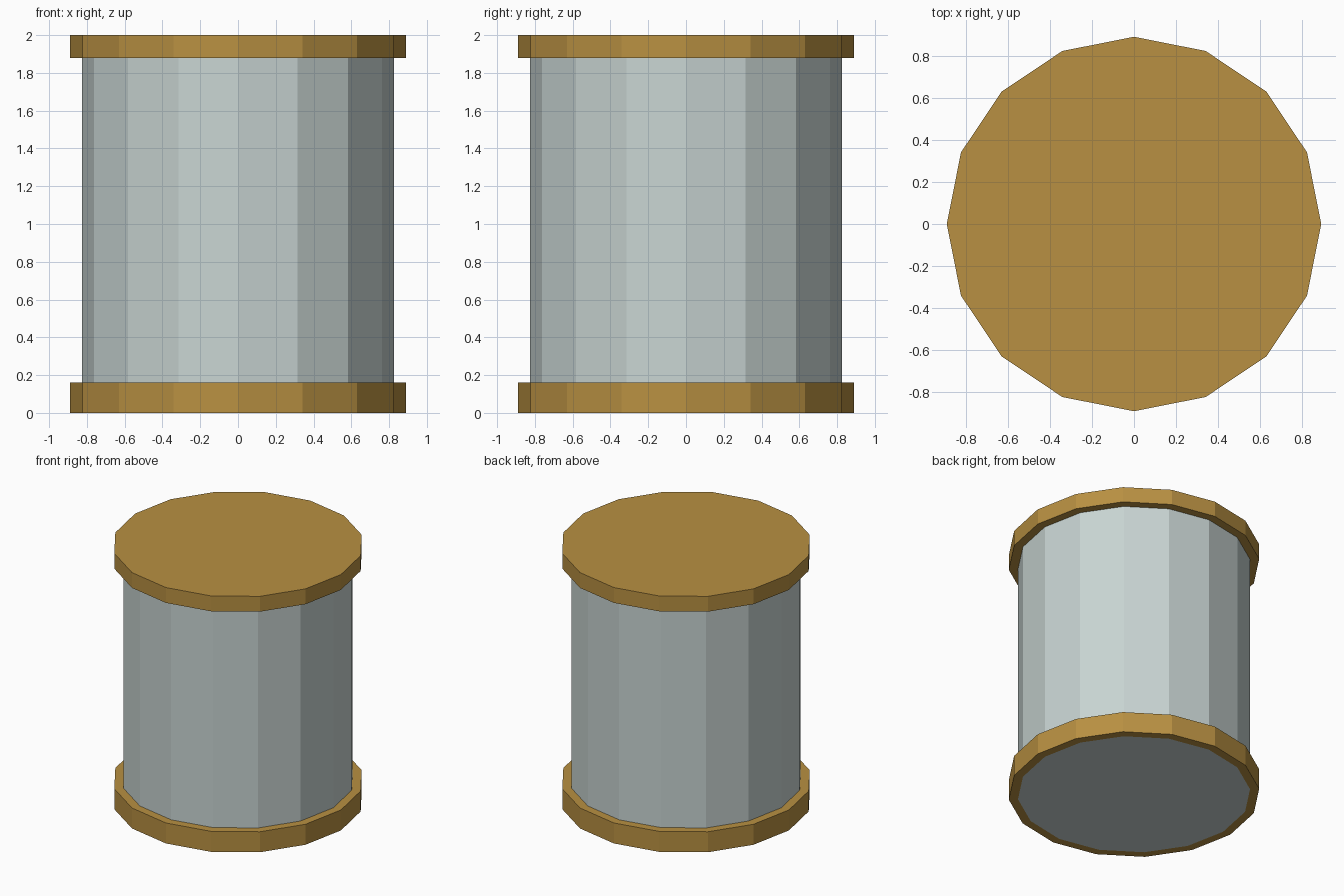
import bpy, bmesh, math

if "Cube" in bpy.data.objects:
    bpy.data.objects.remove(bpy.data.objects["Cube"])

SIDES = 16


def material(name, rgb):
    m = bpy.data.materials.new(name)
    m.diffuse_color = (*rgb, 1.0)
    m.use_nodes = True
    m.node_tree.nodes["Principled BSDF"].inputs["Base Color"].default_value = m.diffuse_color
    return m


brass = material("brass", (0.479, 0.279, 0.054))
glass = material("pale_glass", (0.578, 0.658, 0.644))


def lathe(name, profile, mat, closed=False):
    """Spin a (radius, z) profile into a faceted solid; open profiles get end caps."""
    bm = bmesh.new()
    rings = []
    for r, z in profile:
        rings.append([bm.verts.new((r * math.cos(2 * math.pi * i / SIDES),
                                    r * math.sin(2 * math.pi * i / SIDES), z))
                      for i in range(SIDES)])
    pairs = list(zip(rings, rings[1:]))
    if closed:
        pairs.append((rings[-1], rings[0]))
    else:
        bm.faces.new(rings[0][::-1])
        bm.faces.new(rings[-1])
    for a, b in pairs:
        for i in range(SIDES):
            j = (i + 1) % SIDES
            bm.faces.new((a[i], a[j], b[j], b[i]))
    bmesh.ops.recalc_face_normals(bm, faces=bm.faces)
    mesh = bpy.data.meshes.new(name)
    bm.to_mesh(mesh)
    bm.free()
    mesh.materials.append(mat)
    obj = bpy.data.objects.new(name, mesh)
    bpy.context.collection.objects.link(obj)
    return obj


# Jar body, its underside flush with the base band
lathe("jar_body", [(0.825, 0.0), (0.825, 1.88)], glass)

# Band around the foot
lathe("base_band", [(0.825, 0.0), (0.89, 0.0), (0.89, 0.16), (0.825, 0.16)],
      brass, closed=True)

# Solid lid
lathe("lid", [(0.89, 1.88), (0.89, 2.0)], brass)
